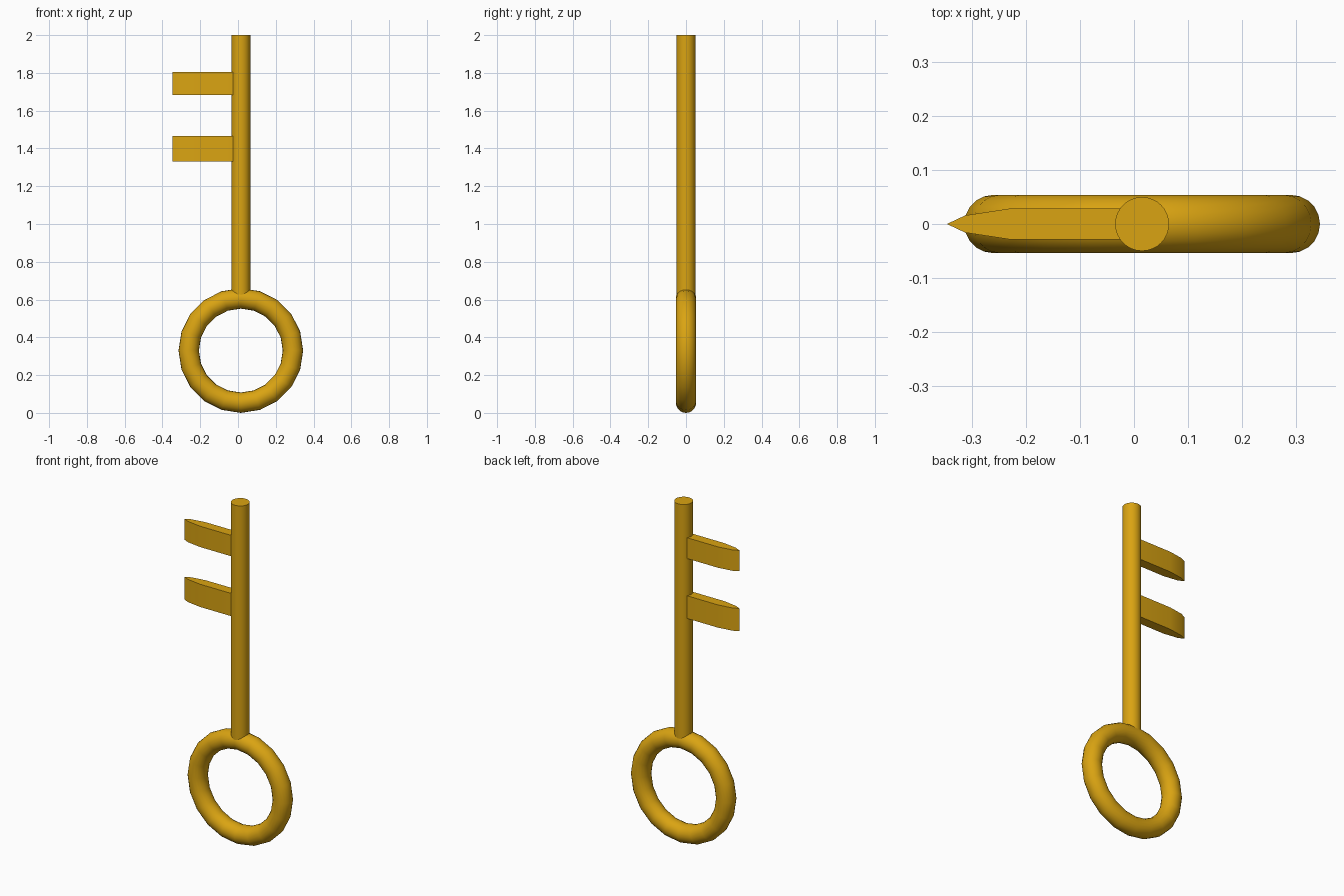
import bpy, bmesh, math

if "Cube" in bpy.data.objects:
    bpy.data.objects.remove(bpy.data.objects["Cube"])

gold = bpy.data.materials.new("gold")
gold.diffuse_color = (0.70, 0.37, 0.006, 1)
gold.use_nodes = True
gold.node_tree.nodes["Principled BSDF"].inputs["Base Color"].default_value = gold.diffuse_color
CX = 0.015  # axis of shaft and ring


def finish(obj, name, angle=40):
    obj.name = name
    obj.data.materials.append(gold)
    bpy.ops.object.select_all(action='DESELECT')
    obj.select_set(True)
    bpy.context.view_layer.objects.active = obj
    bpy.ops.object.shade_smooth_by_angle(angle=math.radians(angle))


# Ring handle
bpy.ops.mesh.primitive_torus_add(major_segments=20, minor_segments=20,
                                 major_radius=0.276, minor_radius=0.054,
                                 location=(CX, 0, 0.33),
                                 rotation=(math.pi / 2, 0, 0))
finish(bpy.context.object, "ring_handle")

# Round shaft, its foot sunk into the ring
bottom, top = 0.61, 2.0
bpy.ops.mesh.primitive_cylinder_add(vertices=32, radius=0.05, depth=top - bottom,
                                    location=(CX, 0, (top + bottom) / 2))
finish(bpy.context.object, "shaft")


# Tapered teeth: half profile mirrored across y, then extruded upwards
def tooth(name, z0, z1):
    half = [(CX - 0.01, 0.029), (-0.228, 0.029), (-0.313, 0.016)]
    outline = half + [(-0.347, 0)] + [(x, -y) for x, y in reversed(half)]
    bm = bmesh.new()
    face = bm.faces.new([bm.verts.new((x, y, z0)) for x, y in outline])
    new = bmesh.ops.extrude_face_region(bm, geom=[face])["geom"]
    bmesh.ops.translate(bm, vec=(0, 0, z1 - z0),
                        verts=[v for v in new if isinstance(v, bmesh.types.BMVert)])
    bmesh.ops.recalc_face_normals(bm, faces=bm.faces)
    mesh = bpy.data.meshes.new(name)
    bm.to_mesh(mesh)
    bm.free()
    obj = bpy.data.objects.new(name, mesh)
    bpy.context.collection.objects.link(obj)
    finish(obj, name, 30)


tooth("lower_tooth", 1.332, 1.465)
tooth("upper_tooth", 1.683, 1.805)
